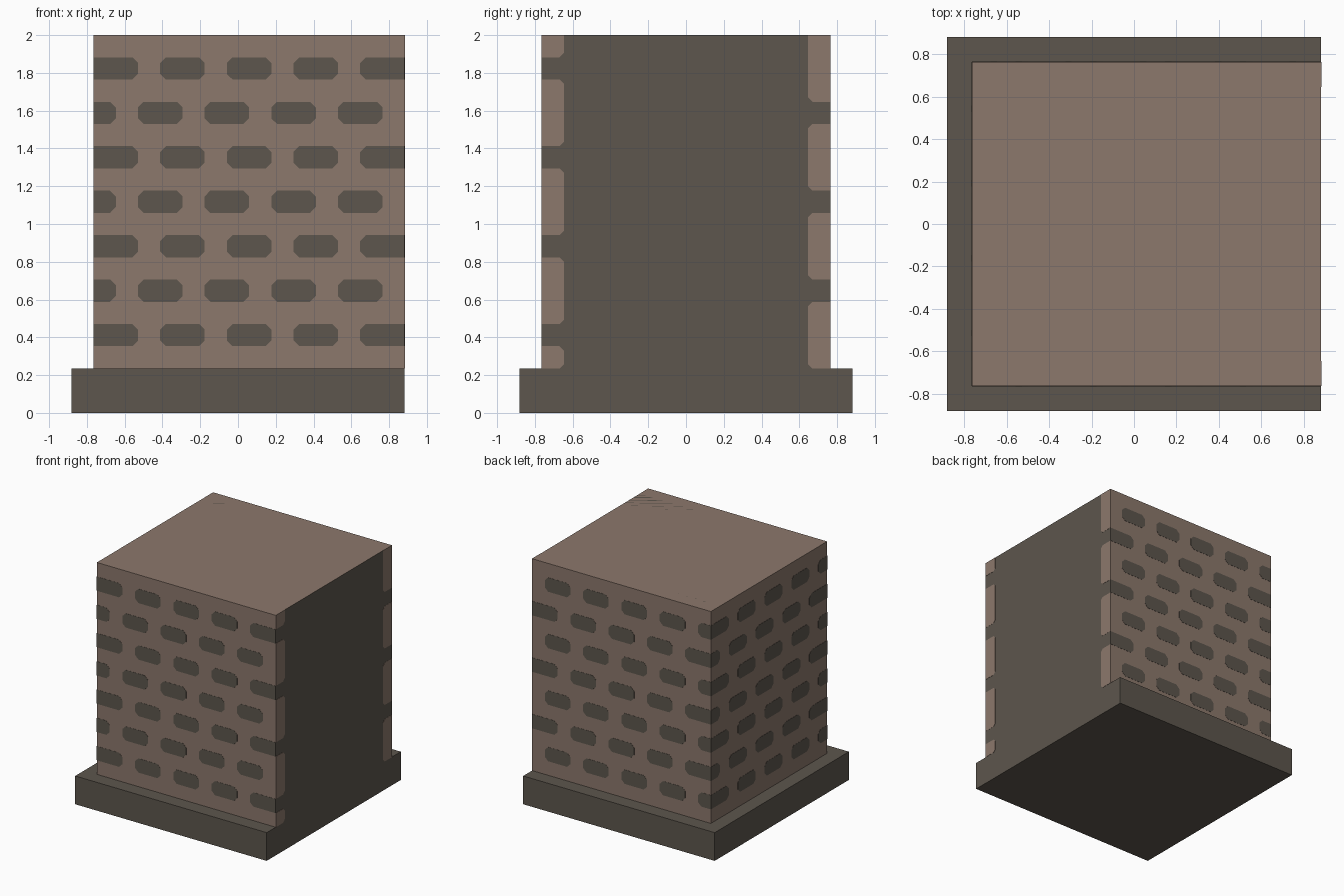
import bpy, bmesh
from mathutils import Vector

if "Cube" in bpy.data.objects:
    bpy.data.objects.remove(bpy.data.objects["Cube"])

U = 2 / 17          # one block unit
X0, X1 = -6.5 * U, 7.5 * U
Y0, Y1 = -6.5 * U, 6.5 * U
T = 0.0015          # plate half thickness


def material(name, rgb):
    m = bpy.data.materials.new(name)
    m.diffuse_color = (*rgb, 1)
    m.use_nodes = True
    m.node_tree.nodes["Principled BSDF"].inputs["Base Color"].default_value = m.diffuse_color
    return m


stone = material("dark stone", (0.109, 0.093, 0.074))
mortar = material("light mortar", (0.262, 0.188, 0.150))


def finish(name, bm, *mats):
    bmesh.ops.recalc_face_normals(bm, faces=bm.faces)
    me = bpy.data.meshes.new(name)
    bm.to_mesh(me)
    bm.free()
    for m in mats:
        me.materials.append(m)
    ob = bpy.data.objects.new(name, me)
    bpy.context.collection.objects.link(ob)


def box(name, lo, hi, *mats):
    bm = bmesh.new()
    bmesh.ops.create_cube(bm, size=1)
    lo, hi = Vector(lo), Vector(hi)
    for v in bm.verts:
        v.co = (lo + hi) / 2 + v.co * (hi - lo)
    bm.normal_update()
    if len(mats) > 1:           # the cut side shows the inner stone
        for f in bm.faces:
            f.material_index = int(f.normal.x > 0.9)
    finish(name, bm, *mats)


def outline(a0, a1, b0, b1, c00, c10, c11, c01, c=0.03):
    """Rectangle with the flagged corners cut off."""
    pts = []
    for on, (a, b), d1, d2 in (
            (c00, (a0, b0), (0, c), (c, 0)), (c10, (a1, b0), (-c, 0), (0, c)),
            (c11, (a1, b1), (0, -c), (-c, 0)), (c01, (a0, b1), (c, 0), (0, -c))):
        pts += [(a + d1[0], b + d1[1]), (a + d2[0], b + d2[1])] if on else [(a, b)]
    return pts


def plate(bm, pts, place):
    """Thin prism; place(a, b, offset) gives the 3D position."""
    lo = [bm.verts.new(place(a, b, -T)) for a, b in pts]
    hi = [bm.verts.new(place(a, b, T)) for a, b in pts]
    bm.faces.new(lo)
    bm.faces.new(hi)
    for i in range(len(pts)):
        j = (i + 1) % len(pts)
        bm.faces.new((lo[i], lo[j], hi[j], hi[i]))


def brick_wall(name, count, start, gap_of_row, place):
    """Rows of bricks; every third cell is a mortar gap."""
    bm = bmesh.new()
    for row in range(7):
        z = (3 + 2 * row) * U
        gap = gap_of_row[row % 2]
        i = 0
        while i < count:
            if i % 3 == gap:
                i += 1
                continue
            j = i
            while j < count and j % 3 != gap:
                j += 1
            left, right = i > 0, j < count     # ends at corners stay square
            plate(bm, outline(start + i * U, start + j * U, z, z + U,
                              left, right, right, left), place)
            i = j
    finish(name, bm, stone)


# plinth and tower body
box("plinth", (-7.5 * U, -7.5 * U, 0), (7.5 * U, 7.5 * U, 2 * U), stone)
box("wall_body", (X0, Y0, 2 * U), (X1, Y1, 2), mortar, stone)

# bricks on the three outer walls, alternating around the corners
brick_wall("front_bricks", 14, X0, (2, 1), lambda a, b, o: (a, Y0 - o, b))
brick_wall("back_bricks", 14, X0, (1, 2), lambda a, b, o: (a, Y1 + o, b))
brick_wall("left_bricks", 13, Y0, (1, 2), lambda a, b, o: (X0 - o, a, b))

# stone core showing on top
bm = bmesh.new()
plate(bm, outline(X0 + U, X1, Y0 + U, Y1 - U, True, False, False, True),
      lambda a, b, o: (a, b, 2 - T + o))
finish("top_core", bm, stone)

# mortar strips showing at both edges of the cut right side
bm = bmesh.new()
for side, spans in ((-1, ((2, 3), (4, 7), (8, 11), (12, 15), (16, 17))),
                    (1, ((2, 5), (6, 9), (10, 13), (14, 17)))):
    for z0, z1 in spans:
        plate(bm, outline(5.5 * U, 6.5 * U, z0 * U, z1 * U,
                          True, False, False, z1 < 17, 0.022),
              lambda a, b, o, s=side: (X1 + o, s * a, b))
finish("cut_side_mortar", bm, mortar)
